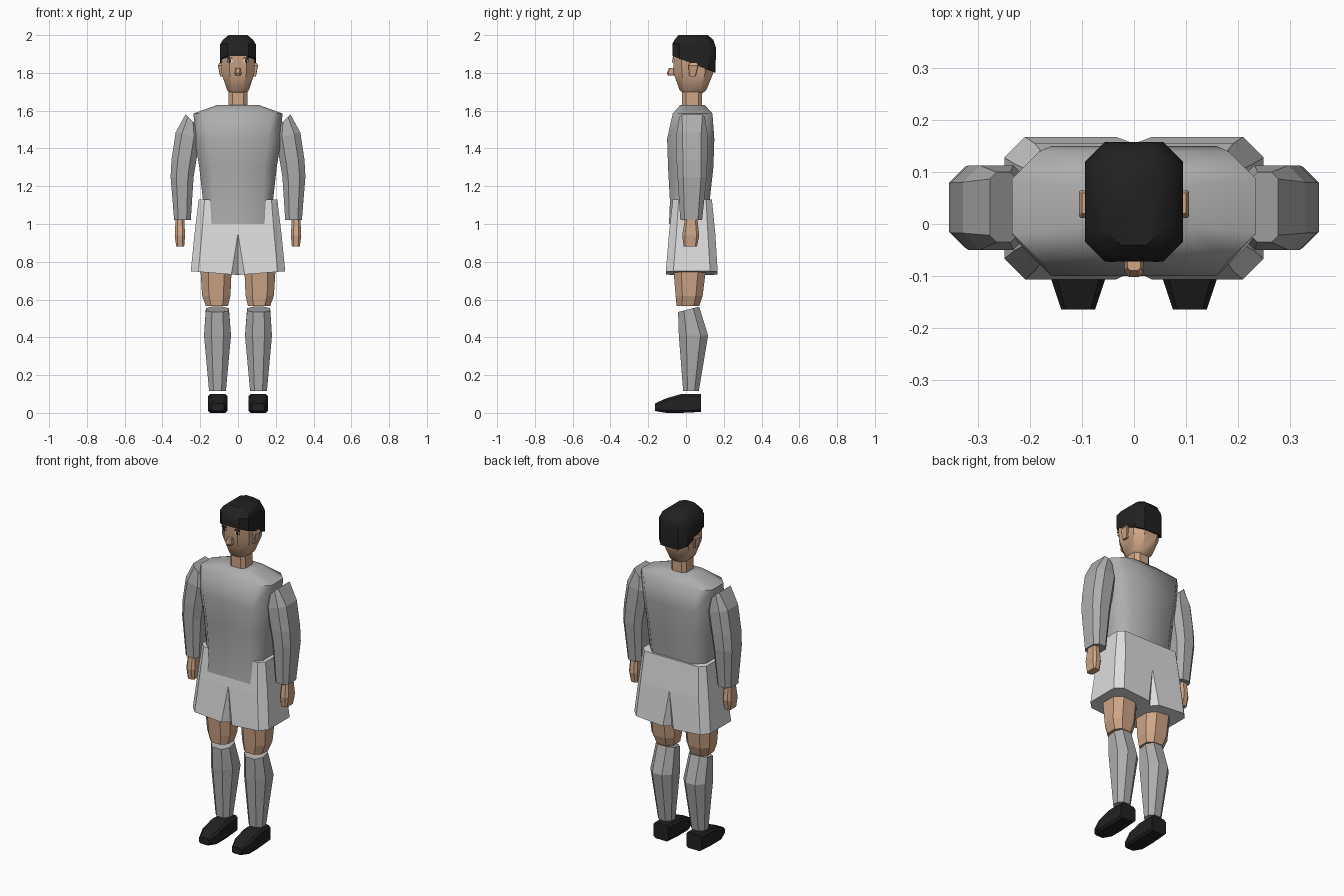
import bpy, bmesh, math

if "Cube" in bpy.data.objects:
    bpy.data.objects.remove(bpy.data.objects["Cube"])

def material(name, r, g, b):
    m = bpy.data.materials.new(name)
    m.diffuse_color = (r, g, b, 1)
    m.use_nodes = True
    m.node_tree.nodes["Principled BSDF"].inputs["Base Color"].default_value = m.diffuse_color
    return m

SHIRT = material("shirt_grey", 0.42, 0.42, 0.42)
SHORTS = material("shorts_light_grey", 0.72, 0.72, 0.72)
SKIN = material("skin", 0.62, 0.38, 0.24)
BLACK = material("black", 0.015, 0.015, 0.015)
WHITE = material("eye_white", 0.8, 0.8, 0.8)

def finish(name, bm, mat, mirror=False, smooth=0):
    bmesh.ops.remove_doubles(bm, verts=bm.verts, dist=0.0005)
    bmesh.ops.recalc_face_normals(bm, faces=bm.faces)
    me = bpy.data.meshes.new(name)
    bm.to_mesh(me)
    bm.free()
    ob = bpy.data.objects.new(name, me)
    bpy.context.collection.objects.link(ob)
    me.materials.append(mat)
    if mirror:
        ob.modifiers.new("mirror", 'MIRROR').use_mirror_merge = False
    if smooth:
        bpy.ops.object.select_all(action='DESELECT')
        ob.select_set(True)
        bpy.context.view_layer.objects.active = ob
        bpy.ops.object.shade_smooth_by_angle(angle=math.radians(smooth))
    return ob

def ring(z, x0, x1, y0, y1, ca=0.25, cb=None, tx=0, ty=0):
    """Chamfered rectangle; ca / cb cut the x0 / x1 corners, tx / ty tilt it."""
    cb = ca if cb is None else cb
    w, d = x1 - x0, y1 - y0
    a, b = ca * min(w, d), cb * min(w, d)
    pts = [(x0 + a, y0), (x1 - b, y0), (x1, y0 + b), (x1, y1 - b),
           (x1 - b, y1), (x0 + a, y1), (x0, y1 - a), (x0, y0 + a)]
    return [(x, y, z + tx * ((x - x0) / w - .5) + ty * ((y - y0) / d - .5))
            for x, y in pts]

def loft(name, rings, mat, mirror=False, smooth=0):
    bm = bmesh.new()
    rows = [[bm.verts.new(p) for p in r] for r in rings]
    for r, s in zip(rows, rows[1:]):
        for i in range(len(r)):
            j = (i + 1) % len(r)
            bm.faces.new((r[i], r[j], s[j], s[i]))
    bm.faces.new(rows[0])
    bm.faces.new(rows[-1])
    return finish(name, bm, mat, mirror, smooth)

def box(name, x0, x1, y0, y1, z0, z1, mat, mirror=False):
    return loft(name, [ring(z, x0, x1, y0, y1, 0) for z in (z0, z1)], mat, mirror)

# Torso
loft("shirt_body", [
    ring(1.00, -.175, .175, -.09, .11, .2),
    ring(1.12, -.185, .185, -.085, .125, .25),
    ring(1.30, -.205, .205, -.095, .145, .28),
    ring(1.45, -.23, .23, -.10, .15, .28),
    ring(1.585, -.235, .235, -.07, .14, .25),
    ring(1.63, -.11, .11, -.03, .10, .2)], SHIRT, smooth=50)

# Sleeves and hands
loft("sleeve", [
    ring(1.02, .25, .338, -.03, .085, .25),
    ring(1.25, .235, .357, -.045, .11, .25),
    ring(1.34, .22, .352, -.05, .113, .25),
    ring(1.47, .20, .33, -.05, .113, .25, tx=.03),
    ring(1.555, .225, .278, -.035, .10, .25, tx=.05)], SHIRT, True)
loft("hand", [
    ring(.88, .285, .327, -.012, .058, .2),
    ring(.94, .28, .335, -.02, .07, .25),
    ring(1.03, .285, .33, -.005, .06, .25)], SKIN, True)

# Shorts: each half meets at the centre and opens into a notch between the legs
loft("shorts_leg", [
    ring(.74, 0, .25, -.107, .168, .14, .16, tx=.02),
    ring(.95, 0, .23, -.09, .155, 0, .17),
    ring(1.13, 0, .208, -.07, .137, 0, .15)], SHORTS, True)

# Legs
loft("thigh", [
    ring(.565, .053, .17, -.05, .07, .25),
    ring(.62, .04, .19, -.055, .088, .25),
    ring(.78, .033, .2, -.068, .108, .25)], SKIN, True)
loft("sock", [
    ring(.115, .064, .153, -.015, .068, .28),
    ring(.41, .037, .18, -.038, .117, .28),
    ring(.548, .048, .17, -.042, .07, .28, ty=.028)], SHIRT, True)

# Shoes, lofted from toe to heel
def shoe_ring(y, x0, x1, z0, z1, c):
    return [(x, y, z) for x, z in ((x0 + c, z0), (x1 - c, z0), (x1, z0 + c), (x1, z1 - c),
                                   (x1 - c, z1), (x0 + c, z1), (x0, z1 - c), (x0, z0 + c))]

loft("shoe", [
    shoe_ring(-.165, .075, .14, .01, .05, .008),
    shoe_ring(-.105, .055, .16, 0, .077, .012),
    shoe_ring(-.025, .055, .16, 0, .1, .012),
    shoe_ring(.08, .058, .157, .005, .1, .012)], BLACK, True)

# Neck and head
loft("neck", [
    ring(1.60, -.05, .05, -.02, .085, .2),
    ring(1.75, -.05, .05, -.02, .085, .2)], SKIN)
loft("head", [
    ring(1.69, -.042, .042, -.015, .085, .25),
    ring(1.71, -.058, .058, -.035, .108, .25),
    ring(1.80, -.088, .088, -.066, .145, .25),
    ring(1.90, -.089, .089, -.068, .15, .25)], SKIN, smooth=40)
loft("hair", [
    ring(1.845, -.094, .094, -.072, .157, .2, ty=-.09),
    ring(1.945, -.094, .094, -.072, .158, .2, ty=-.02),
    ring(1.975, -.08, .08, -.06, .145, .25),
    ring(2.00, -.05, .05, -.04, .115, .25)], BLACK, smooth=40)

# Face details
loft("ear", [
    ring(1.78, .08, .095, .018, .05, .1),
    ring(1.84, .08, .106, .012, .065, .1),
    ring(1.852, .08, .1, .02, .06, .1)], SKIN, True)
loft("nose", [
    ring(1.785, -.012, .012, -.095, -.055, .2),
    ring(1.80, -.018, .018, -.102, -.055, .25),
    ring(1.825, -.013, .013, -.09, -.055, .25)], SKIN)
box("eyebrow", .028, .058, -.072, -.066, 1.876, 1.882, BLACK, True)
box("eye", .03, .056, -.071, -.064, 1.856, 1.87, WHITE, True)
box("pupil", .037, .049, -.073, -.064, 1.856, 1.87, BLACK, True)
